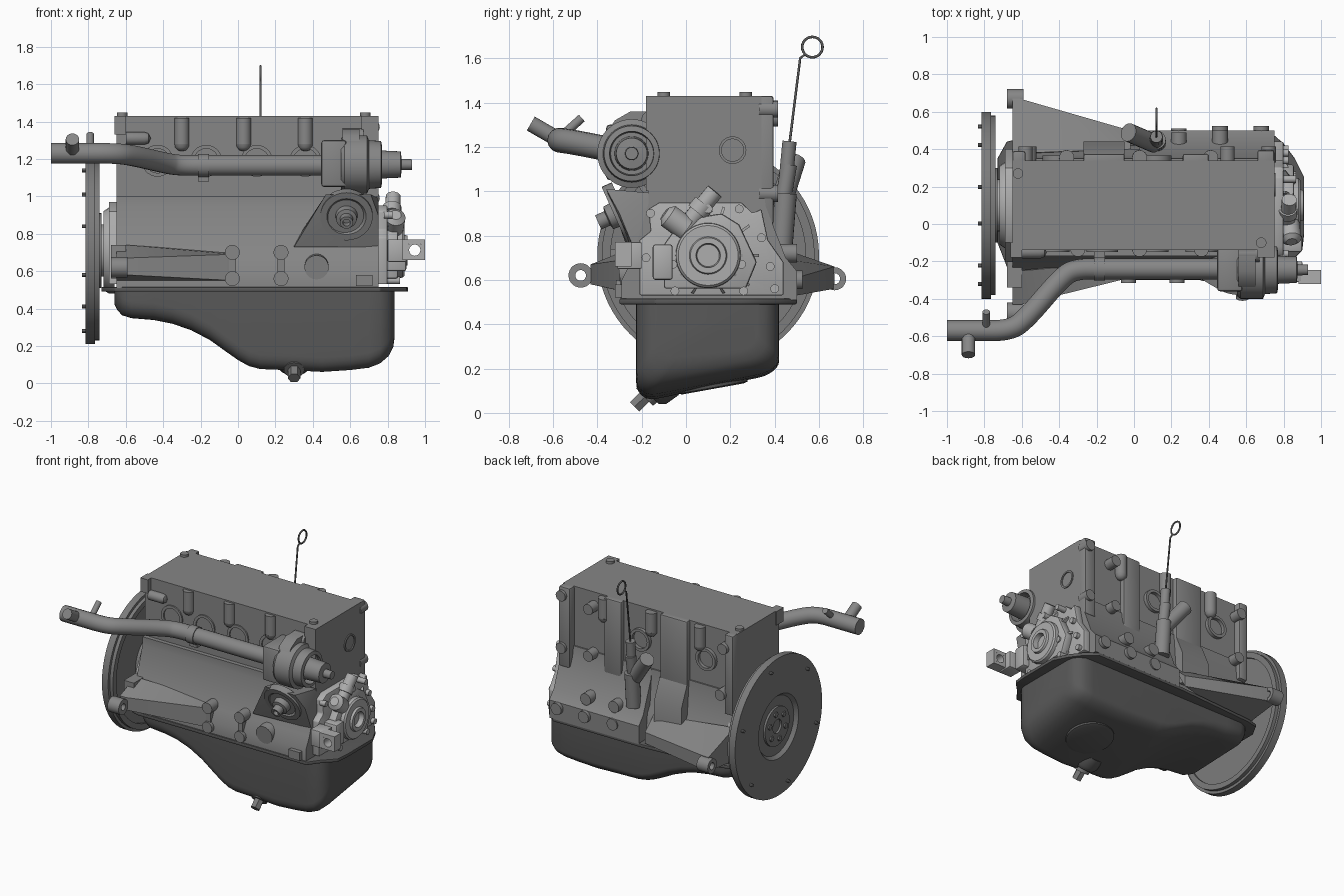
import bpy, bmesh, math
from mathutils import Vector, Matrix

if "Cube" in bpy.data.objects:
    bpy.data.objects.remove(bpy.data.objects["Cube"])

MATS = {}
for n, g in (("cast_grey", .24), ("dark_grey", .10), ("light_grey", .42), ("steel_grey", .2)):
    MATS[n] = bpy.data.materials.new(n)
    MATS[n].diffuse_color = (g, g, g, 1)

def finish(name, bm, mat="cast_grey", bevel=0):
    bmesh.ops.remove_doubles(bm, verts=bm.verts, dist=1e-5)
    bmesh.ops.recalc_face_normals(bm, faces=bm.faces)
    if bevel:
        es = [e for e in bm.edges if len(e.link_faces) == 2 and e.calc_face_angle(0) > .6]
        bmesh.ops.bevel(bm, geom=es, offset=bevel, segments=2, profile=.5, affect='EDGES')
    for f in bm.faces:
        f.smooth = True
    for e in bm.edges:
        e.smooth = e.calc_face_angle(9) < .6
    me = bpy.data.meshes.new(name)
    bm.to_mesh(me)
    bm.free()
    me.materials.append(MATS[mat])
    ob = bpy.data.objects.new(name, me)
    bpy.context.collection.objects.link(ob)
    return ob

def box(name, x0, x1, y0, y1, z0, z1, mat="cast_grey", bevel=0):
    bm = bmesh.new()
    m = Matrix.Translation(((x0+x1)/2, (y0+y1)/2, (z0+z1)/2)) @ Matrix.Diagonal((x1-x0, y1-y0, z1-z0, 1))
    bmesh.ops.create_cube(bm, size=1, matrix=m)
    return finish(name, bm, mat, bevel)

def prism(name, pts, place, a, b, mat="cast_grey", bevel=0):
    """Extrude a 2D outline; place(u, v, t) gives the 3D point."""
    bm = bmesh.new()
    lo, hi = ([bm.verts.new(place(u, v, t)) for u, v in pts] for t in (a, b))
    bm.faces.new(lo)
    bm.faces.new(hi)
    for i in range(len(pts)):
        j = (i+1) % len(pts)
        bm.faces.new((lo[i], lo[j], hi[j], hi[i]))
    return finish(name, bm, mat, bevel)

def along_x(u, v, t): return (t, u, v)
def along_z(u, v, t): return (u, v, t)

def hull(name, pts, mat="cast_grey"):
    bm = bmesh.new()
    vs = [bm.verts.new(p) for p in pts]
    bmesh.ops.convex_hull(bm, input=vs)
    return finish(name, bm, mat)

def lathe(name, prof, o, axis, mat="cast_grey", seg=32):
    """Revolve (radius, height) points round an axis through o."""
    bm = bmesh.new()
    q = Vector(axis).to_track_quat('Z', 'Y')
    rings = [[bm.verts.new(Vector(o) + q @ Vector((r*math.cos(k*math.tau/seg), r*math.sin(k*math.tau/seg), t)))
              for k in range(seg)] for r, t in prof]
    for A, B in zip(rings, rings[1:]):
        for k in range(seg):
            j = (k+1) % seg
            bm.faces.new((A[k], A[j], B[j], B[k]))
    return finish(name, bm, mat)

def cyl(name, p, q, r, mat="cast_grey", seg=20):
    d = Vector(q) - Vector(p)
    return lathe(name, [(0, 0), (r, 0), (r, d.length), (0, d.length)], p, d, mat, seg)

def ring(name, o, axis, ro, ri, h, mat="cast_grey", seg=28):
    return lathe(name, [(ri, 0), (ro, 0), (ro, h), (ri, h), (ri, 0)], o, axis, mat, seg)

def tube(name, pts, r, mat, kind='POLY'):
    cu = bpy.data.curves.new(name, 'CURVE')
    cu.dimensions, cu.bevel_depth, cu.bevel_resolution, cu.use_fill_caps = '3D', r, 5, True
    s = cu.splines.new(kind)
    s.points.add(len(pts)-1)
    for p, c in zip(s.points, pts):
        p.co = (*c, 1)
    if kind == 'NURBS':
        s.order_u, s.use_endpoint_u, s.resolution_u = 3, True, 8
    cu.materials.append(MATS[mat])
    bpy.context.collection.objects.link(bpy.data.objects.new(name, cu))

# Cylinder block, crankcase (wide and narrow halves) and rear pillars
box("cylinder_block", -.65, .75, -.14, .34, .95, 1.43)
FRONT = [(-.29, .51), (-.29, .6), (-.25, .68), (-.17, .94), (-.17, 1.0)]
prism("crankcase_wide", FRONT + [(.35, 1.0), (.36, .93), (.45, .7), (.5, .64), (.5, .51)], along_x, .03, .75)
prism("crankcase_narrow", FRONT + [(.35, 1.0), (.37, .75), (.4, .7), (.42, .51)], along_x, -.65, .03)
for i, (x0, x1, y1) in enumerate(((-.65, -.58, .39), (-.27, -.05, .375), (.26, .4, .375), (.66, .75, .395))):
    box(f"rear_pillar_{i}", x0, x1, .3, y1, .85, 1.43, bevel=.012)
hull("rear_water_jacket", [(x, y, z) for x in (-.27, -.05) for y, z in ((.33, .97), (.375, .97), (.44, .82), (.44, .6), (.33, .6))])
box("front_deck_lip", -.66, -.6, -.18, -.1, 1.33, 1.43)
box("front_corner_lip", .66, .75, -.18, -.1, 1.0, 1.43)
for x in (-.43, -.17, .1, .36):
    ring("front_core_plug", (x, -.13, 1.19), (0, -1, 0), .085, .065, .02)
for x in (-.41, .12):
    ring("rear_core_plug", (x, .33, 1.19), (0, 1, 0), .08, .06, .035)
ring("end_core_plug", (.745, .21, 1.185), (1, 0, 0), .062, .05, .012)
for y, xs in ((-.135, (-.3, .03, .36)), (.355, (-.36, .03, .41))):
    for x in xs:
        cyl("deck_bolt_boss", (x, y, 1.28), (x, y, 1.42), .04)
        lathe("deck_boss_tip", [(.04, 0), (.036, .018), (.022, .034), (0, .04)], (x, y, 1.28), (0, 0, -1))
lathe("front_oil_boss", [(0, 0), (.034, 0), (.034, .1), (.026, .122), (0, .134)], (-.6, -.15, 1.31), (1, 0, 0))
for x, y in ((-.62, .27), (.68, -.1)):
    cyl("deck_dowel", (x, y, 1.42), (x, y, 1.447), .028)
for x, z in ((.72, 1.37), (.72, .99), (.5, .99), (-.56, .99), (.5, 1.33), (-.58, 1.33)):
    cyl("rear_boss", (x, .33, z), (x, .415, z), .038)

# Lower side bosses
for x in (-.03, .23):
    box("front_boss_rib", x-.018, x+.018, -.3, -.2, .56, .7)
    for z in (.56, .7):
        cyl("front_mount_boss", (x, -.2, z), (x, -.315, z), .04)
for x, y, z in ((.46, .525, .6), (.24, .51, .6), (.68, .525, .6), (.46, .5, .72), (.24, .49, .72)):
    cyl("rear_mount_boss", (x, .36, z), (x, y, z), .042)
cyl("front_oval_boss", (.42, -.22, .63), (.42, -.3, .62), .065)
box("front_corner_pad", .63, .72, -.32, -.25, .52, .58)

# Gearbox flange gussets with lugs
hull("rear_gusset", [(-.65, .67, .56), (-.65, .67, .66), (-.61, .67, .56), (-.61, .67, .66), (-.65, .35, .52),
                     (-.65, .38, .76), (-.58, .38, .76), (-.02, .5, .53), (-.02, .5, .61), (-.02, .4, .7)])
hull("front_gusset", [(-.65, -.43, .58), (-.65, -.43, .67), (-.6, -.43, .58), (-.6, -.43, .67), (-.65, -.25, .54),
                      (-.65, -.25, .74), (-.6, -.25, .74), (-.03, -.29, .55), (-.03, -.29, .69), (-.03, -.2, .7)])
ring("rear_lug", (-.68, .67, .605), (1, 0, 0), .052, .025, .09)
ring("front_lug", (-.68, -.475, .62), (1, 0, 0), .055, .024, .09)
box("upper_flange_lug", -.68, -.6, -.34, -.2, .56, .74)

# Crank rear seal carrier and flywheel
prism("rear_seal_carrier", [(-.2, .53), (.4, .53), (.4, .72), (.3, .92), (.2, .97), (0, .97), (-.1, .92), (-.2, .72)],
      along_x, -.69, -.6, "light_grey")
lathe("seal_hub", [(0, 0), (.14, 0), (.14, .02), (.21, .02), (.23, .05), (.23, .08), (0, .08)],
      (-.74, .1, .71), (1, 0, 0), "light_grey")
lathe("flywheel", [(0, .03), (.05, .03), (.05, .015), (.14, .015), (.14, .03), (.21, .03), (.23, .005), (.5, .005),
                   (.5, .055), (.48, .055), (.48, .08), (.44, .08), (.44, .065), (.2, .065), (.2, .09), (0, .09)],
      (-.82, .1, .71), (1, 0, 0), "steel_grey", 72)
for k in range(6):
    c, s = math.cos(k*math.pi/3+.3), math.sin(k*math.pi/3+.3)
    cyl("flywheel_bolt", (-.815, .1+.095*c, .71+.095*s), (-.8, .1+.095*c, .71+.095*s), .02, "steel_grey", 6)
    cyl("flywheel_pin", (-.835, .1+.44*c, .71+.44*s), (-.8, .1+.44*c, .71+.44*s), .011, "steel_grey", 10)

# Oil pan lofted from rounded U sections
STATIONS = [(-.66, .42), (-.645, .39), (-.62, .363), (-.57, .348), (-.45, .338), (-.35, .318), (-.25, .283),
            (-.15, .23), (-.07, .172), (0, .123), (.06, .09), (.12, .075), (.3, .068), (.45, .06), (.6, .07),
            (.7, .082), (.76, .105), (.805, .14), (.83, .185), (.838, .24)]
bm = bmesh.new()
rows = []
for x, zb in STATIONS:
    d = min(x+.66, .838-x)
    e = .1 - math.sqrt(max(0, .01-(.1-d)**2)) if d < .1 else 0
    y0, y1, r = -.225+e, .42-e, min(.09, .5-zb)
    row = [(y0, .5)]
    for yc, a0 in ((y0+r, math.pi), (y1-r, 1.5*math.pi)):
        row += [(yc+r*math.cos(a0+k*math.pi/12), zb+r+r*math.sin(a0+k*math.pi/12)) for k in range(7)]
    row += [(y1, .5)]
    rows.append([bm.verts.new((x, y, z+.2*(y+.15)*max(0, (.5-z)/.43)**1.5)) for y, z in row])
for A, B in zip(rows, rows[1:]):
    for k in range(len(A)-1):
        bm.faces.new((A[k], A[k+1], B[k+1], B[k]))
bm.faces.new(rows[0])
bm.faces.new(rows[-1])
finish("oil_pan", bm, "dark_grey")
prism("oil_pan_flange", [(-.73, -.1), (-.66, -.28), (-.6, -.3), (.76, -.3), (.82, -.22), (.9, -.14), (.91, -.05),
                         (.91, .25), (.86, .35), (.8, .43), (.72, .5), (0, .5), (-.6, .46), (-.68, .44), (-.73, .35)],
      along_z, .49, .515, "dark_grey", .006)
lathe("pan_floor_boss", [(.17, -.05), (.16, .006), (.14, .012), (0, .012)], (.48, .12, .12), (0, .18, -1), "dark_grey")
D = Vector((0, -.72, -.69))
P = Vector((.3, -.115, .14))
lathe("drain_boss", [(0, -.02), (.1, -.02), (.09, .05), (.068, .075), (0, .075)], P, D, "dark_grey")
cyl("drain_washer", P+D*.07, P+D*.1, .055, "steel_grey")
cyl("drain_plug", P+D*.09, P+D*.163, .034, "steel_grey", 6)

# Front timing cover and oil pump
prism("timing_cover", [(-.21, .53), (.44, .53), (.44, .68), (.37, .78), (.34, .92), (.3, .9), (.25, .95), (-.12, .95),
                       (-.17, .92), (-.16, .82), (-.21, .78)], along_x, .74, .8, "light_grey", .008)
prism("pump_body", [(-.1, .56), (.27, .56), (.32, .68), (.24, .85), (.16, .9), (-.02, .87), (-.1, .76)],
      along_x, .79, .855, "light_grey", .012)
lathe("crank_seal_housing", [(0, .01), (.05, .01), (.055, .045), (.08, .045), (.085, .03), (.135, .03), (.145, .02),
                             (.15, -.05)], (.86, .1, .71), (1, 0, 0), "light_grey", 40)
for k in range(10):
    a = k*math.tau/10
    c, s = math.cos(a), math.sin(a)
    hull("cover_rib", [(x, .1+r*c+w*s, .71+max(r*s, -.17)-w*c) for w in (-.006, .006)
                       for x, r in ((.78, .13), (.87, .13), (.78, .23), (.81, .23))], "light_grey")
for y, z in ((-.16, .9), (.1, .92), (.24, .92), (.34, .79), (.38, .66), (.4, .56), (-.18, .7), (-.05, .55), (.26, .55),
             (.25, .67), (-.06, .67)):
    cyl("cover_bolt", (.78, y, z), (.865 if abs(y-.1) < .17 else .825, y, z), .02, "light_grey", 12)
cyl("oil_neck", (.82, -.01, .83), (.83, .13, 1.0), .04, "light_grey")
ring("oil_neck_collar", (.823, .05, .905), (0, .14, .17), .05, .04, .05, "light_grey")
lathe("relief_valve", [(0, 0), (.055, 0), (.055, .1), (.03, .12), (0, .12)], (.83, 0, .83), (.1, -.75, .55), "light_grey")
box("pump_side_block", .78, .9, -.15, -.06, .6, .76, "light_grey", .012)
box("sensor_arm", .8, .9, -.31, -.2, .65, .77, "light_grey", .006)
# Sensor bracket: square plate with a hole
for a, b, c, d in ((.88, .912, .66, .77), (.978, 1, .66, .77), (.912, .978, .66, .68), (.912, .978, .745, .77)):
    box("sensor_bracket", a, b, -.32, -.245, c, d, "light_grey")
ring("sensor_bracket_eye", (.945, -.32, .712), (0, 1, 0), .044, .03, .075, "light_grey")

# Filter mount on the front side
hull("filter_mount", [(.3, -.26, .73), (.75, -.23, .73), (.47, -.36, 1.01), (.71, -.36, 1.01), (.75, -.3, .9),
                      (.3, -.14, .75), (.75, -.14, .73), (.5, -.14, .99), (.75, -.14, .99)])
N = Vector((0, -.91, -.41))
C = Vector((.58, -.305, .9))
lathe("filter_seat", [(.14, -.03), (.14, .02), (.105, .02), (.085, -.0), (0, -.0)], C, N)
lathe("filter_stud", [(.06, 0), (.055, .05), (.035, .055), (.035, .1), (.02, .1), (.02, .06), (0, .06)], C, N)

# Water pump
Y, Z = -.245, 1.17
box("water_pump_back", .445, .58, -.36, -.1, 1.05, 1.3, bevel=.015)
lathe("water_pump_housing", [(0, 0), (.14, 0), (.155, .02), (.155, .14), (.13, .15), (.125, .215), (.1, .22), (.095, .16), (0, .16)],
      (.55, Y, Z), (1, 0, 0), seg=40)
hull("water_pump_plate", [(x, y, z) for x in (.56, .65) for y, z in
                          ((-.25, 1.36), (-.13, 1.36), (-.11, 1.3), (-.1, 1.04), (-.14, 1.0), (-.2, 1.02), (-.36, 1.26), (-.32, 1.32))])
for y, z in ((-.16, 1.32), (-.17, 1.03), (-.09, 1.0)):
    ring("water_pump_lug", (.56, y, z), (1, 0, 0), .042, .016, .11)
lathe("water_pump_shaft", [(0, -.05), (.078, -.05), (.07, .12), (.03, .125), (.028, .18), (0, .18)], (.75, Y, Z), (1, 0, 0))

# Coolant pipe with branches
tube("coolant_pipe", [(-1, -.57, 1.23), (-.85, -.57, 1.23), (-.66, -.57, 1.23), (-.57, -.5, 1.22), (-.4, -.3, 1.18),
                      (-.32, -.24, 1.165), (-.15, -.24, 1.165), (.47, -.24, 1.165)], .056, "cast_grey", 'NURBS')
cyl("pipe_branch_large", (-.885, -.57, 1.23), (-.885, -.7, 1.305), .036)
cyl("pipe_branch_small", (-.79, -.56, 1.25), (-.79, -.47, 1.33), .02)
ring("pipe_clamp", (-.215, -.24, 1.165), (1, 0, 0), .062, .054, .06)
box("pipe_clamp_tab", -.215, -.155, -.25, -.13, 1.08, 1.12)

# Breather, dipstick tube and dipstick
cyl("dipstick_base", (.12, .43, .74), (.12, .45, .99), .05)
cyl("dipstick_socket", (.12, .44, .97), (.12, .465, 1.12), .036)
cyl("dipstick_cap", (.12, .452, 1.07), (.12, .467, 1.225), .032)
cyl("breather_stub", (.11, .43, .95), (-.03, .49, 1.14), .05)
loop = [(.12, .57+.046*math.cos(a), 1.65+.046*math.sin(a)) for a in (math.radians(225-15*k) for k in range(25))]
tube("dipstick", [(.12, .465, 1.2), (.12, .515, 1.6)] + loop, .006, "dark_grey")

for m in bpy.data.materials:
    if m.users and not m.is_grease_pencil:
        m.use_nodes = True
        m.node_tree.nodes["Principled BSDF"].inputs["Base Color"].default_value = m.diffuse_color
